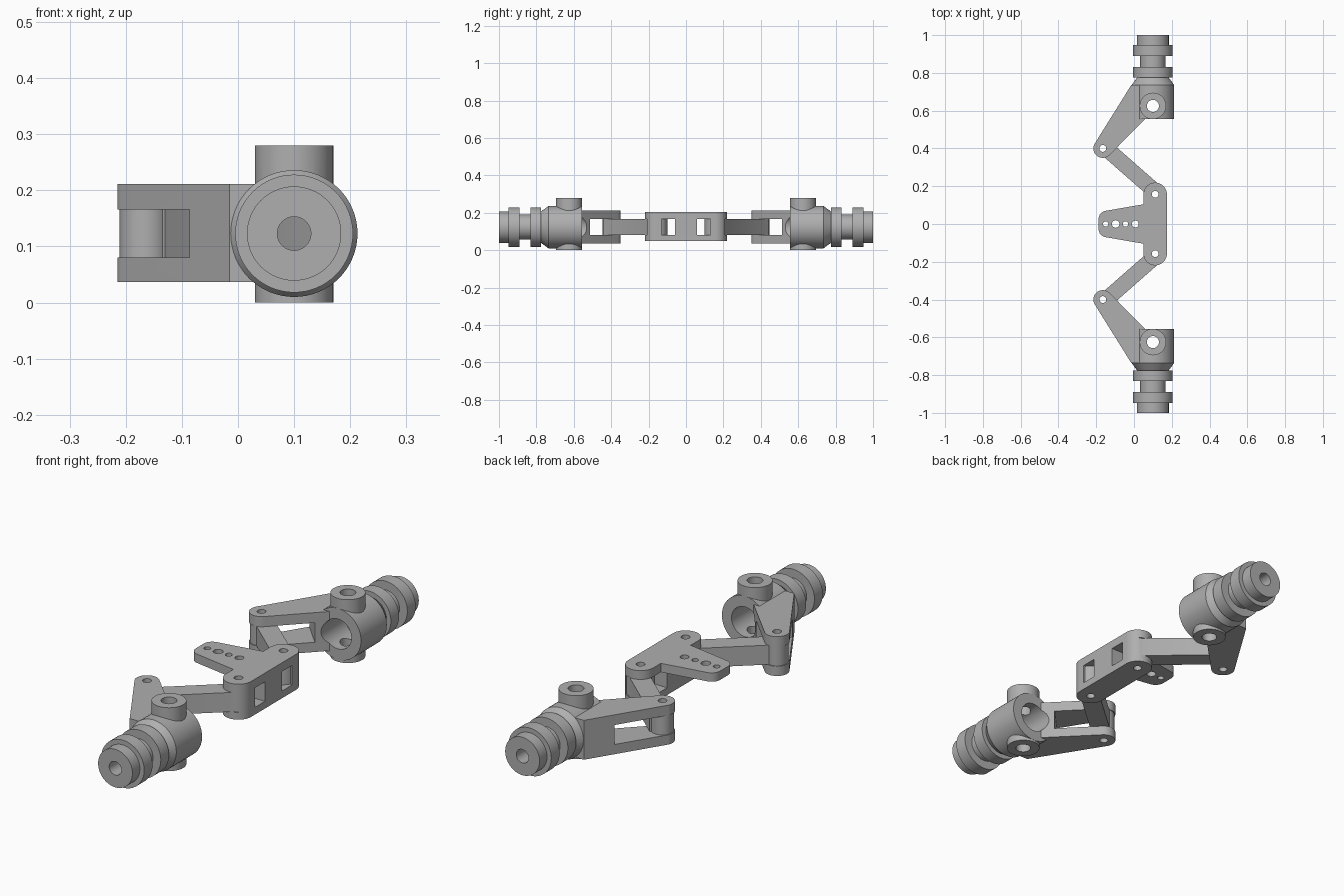
import bpy, bmesh, math
from mathutils import Vector, Matrix
from mathutils.geometry import convex_hull_2d

cube = bpy.data.objects.get("Cube")
if cube:
    bpy.data.objects.remove(cube, do_unlink=True)

steel = bpy.data.materials.new("grey steel")
steel.use_nodes = True
GREY = (0.43, 0.43, 0.43, 1)
steel.diffuse_color = GREY
steel.node_tree.nodes["Principled BSDF"].inputs["Base Color"].default_value = GREY

AXIS_X, AXIS_Z = 0.1, 0.123
KNEE = (-0.165, 0.4)
HIP = (0.112, 0.157)
BOSS_Y = 0.625
GAP = (0.08, 0.166)


def make(name, bm):
    bmesh.ops.recalc_face_normals(bm, faces=bm.faces)
    mesh = bpy.data.meshes.new(name)
    bm.to_mesh(mesh)
    bm.free()
    mesh.materials.append(steel)
    ob = bpy.data.objects.new(name, mesh)
    bpy.context.collection.objects.link(ob)
    return ob


def circle(c, r, n=48):
    return [(c[0] + r * math.cos(math.tau * i / n), c[1] + r * math.sin(math.tau * i / n)) for i in range(n)]


def prism(name, pts, z0, z1, hull=True):
    """Extruded plan outline, by default the convex hull of the points."""
    if hull:
        pts = [pts[i] for i in convex_hull_2d([Vector(p) for p in pts])]
    bm = bmesh.new()
    face = bm.faces.new([bm.verts.new((x, y, z0)) for x, y in pts])
    out = bmesh.ops.extrude_face_region(bm, geom=[face])
    top = [v for v in out["geom"] if isinstance(v, bmesh.types.BMVert)]
    bmesh.ops.translate(bm, verts=top, vec=(0, 0, z1 - z0))
    return make(name, bm)


def lathe(name, profile, n=64):
    """Solid turned about the horizontal shaft axis from (y, radius) pairs."""
    bm = bmesh.new()
    rings = [[bm.verts.new((AXIS_X + x, y, AXIS_Z + z)) for x, z in circle((0, 0), r, n)]
             for y, r in profile]
    for a, b in zip(rings, rings[1:]):
        for i in range(n):
            bm.faces.new((a[i], a[(i + 1) % n], b[(i + 1) % n], b[i]))
    bm.faces.new(rings[0])
    bm.faces.new(rings[-1])
    return make(name, bm)


def combine(ob, others, op):
    """Apply booleans with the helper solids, then delete them."""
    for other in others:
        mod = ob.modifiers.new("bool", "BOOLEAN")
        mod.operation, mod.solver, mod.object = op, "EXACT", other
        bpy.context.view_layer.update()
        dg = bpy.context.evaluated_depsgraph_get()
        mesh = bpy.data.meshes.new_from_object(ob.evaluated_get(dg))
        ob.modifiers.clear()
        ob.data = mesh
        bpy.data.objects.remove(other, do_unlink=True)


def drill(c, r):
    return prism("drill", circle(c, r, 32), -0.1, 0.4)


def finish(ob, mirrored=False):
    if mirrored:
        bm = bmesh.new()
        bm.from_mesh(ob.data)
        geom = bm.verts[:] + bm.edges[:] + bm.faces[:]
        copy = bmesh.ops.duplicate(bm, geom=geom)["geom"]
        bmesh.ops.scale(bm, vec=(1, -1, 1), verts=[g for g in copy if isinstance(g, bmesh.types.BMVert)])
        bmesh.ops.reverse_faces(bm, faces=[g for g in copy if isinstance(g, bmesh.types.BMFace)])
        bm.to_mesh(ob.data)
        bm.free()
    bpy.ops.object.select_all(action="DESELECT")
    ob.select_set(True)
    bpy.context.view_layer.objects.active = ob
    bpy.ops.object.shade_smooth_by_angle(angle=math.radians(25))


# Stepped wheel hubs with a forked steering arm and a vertical boss
BODY, RIM, NECK, TIP = 0.113, 0.105, 0.067, 0.084
hub = lathe("hubs_with_steering_arms", [
    (0.555, BODY), (0.735, BODY), (0.775, TIP), (0.775, RIM), (0.832, RIM), (0.832, NECK),
    (0.89, NECK), (0.89, RIM), (0.948, RIM), (0.948, TIP), (1.0, TIP)])
boss = prism("boss", circle((AXIS_X, BOSS_Y), 0.07), 0, 0.28)
arm = prism("arm", circle(KNEE, 0.05) + [(-0.015, 0.735), (0.06, 0.735), (0.06, 0.557), (0.042, 0.557)],
            0.037, 0.211)
slot = prism("slot", [(-0.12, 0.657), (0.045, 0.483), (-0.1, 0.25), (-0.35, 0.44)], *GAP)
combine(arm, [slot, drill(KNEE, 0.018)], "DIFFERENCE")
combine(hub, [boss, arm], "UNION")
combine(hub, [lathe("bore", [(0.5, 0.066), (0.7, 0.066)]),
              lathe("shaft_hole", [(0.65, 0.03), (1.1, 0.03)], 32),
              drill((AXIS_X, BOSS_Y), 0.032)], "DIFFERENCE")
finish(hub, True)

# Tie links between the arms and the centre bracket
a, b = Vector(KNEE), Vector(HIP)
d = (b - a).normalized()
side = Vector((-d.y, d.x))
link = prism("tie_links", [tuple(p + side * s) for p in (a, b) for s in (-0.03, 0.053)], *GAP)
combine(link, [prism("knee_end", circle(KNEE, 0.046), *GAP),
               prism("hip_end", circle(HIP, 0.057), *GAP)], "UNION")
combine(link, [drill(KNEE, 0.018), drill(HIP, 0.018)], "DIFFERENCE")
finish(link, True)

# Centre bracket with a tapered tongue on its upper plate
bracket = prism("centre_bracket", circle(HIP, 0.062) + circle((HIP[0], -HIP[1]), 0.062), 0.048, 0.205)
tongue = prism("tongue", circle((-0.145, 0.028), 0.042) + circle((-0.145, -0.028), 0.042)
               + [(0.1, 0.113), (0.1, -0.113)], GAP[1], 0.205)
pocket = [(0.0, 0.06), (0.2, 0.06), (0.2, 0.13), (0.166, 0.13), (0.162, 0.18), (0.125, 0.25), (0.0, 0.25)]
combine(bracket, [prism("pocket", [(x, y * s) for x, y in pocket], GAP[0], GAP[1], False)
                  for s in (1, -1)], "DIFFERENCE")
combine(bracket, [tongue], "UNION")
holes = [(-0.15, 0.014), (-0.097, 0.02), (-0.045, 0.014), (0.007, 0.018)]
combine(bracket, [drill((x, 0), r) for x, r in holes]
        + [drill((HIP[0], s * HIP[1]), 0.018) for s in (1, -1)], "DIFFERENCE")
finish(bracket)
